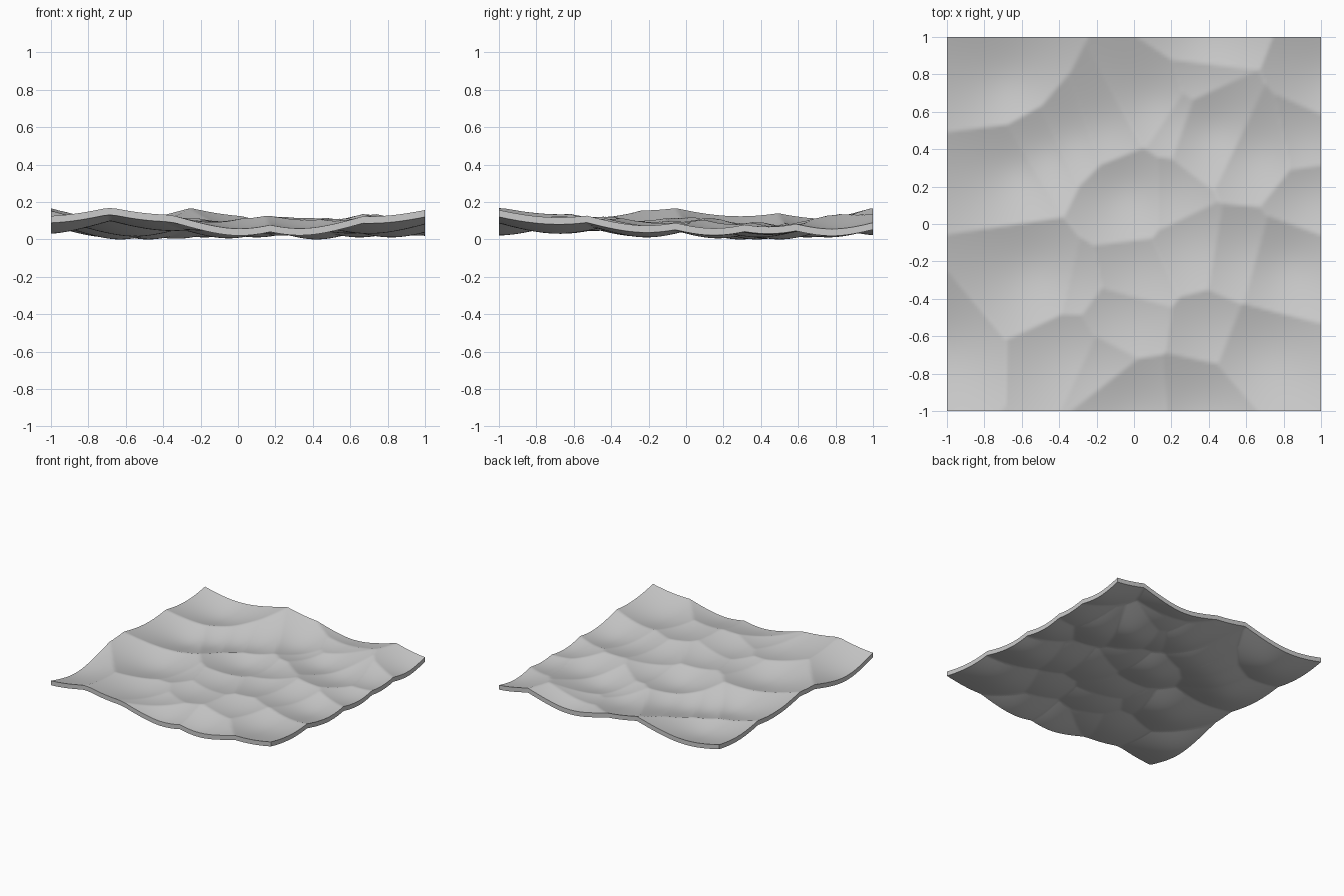
import bpy, bmesh, math

cube = bpy.data.objects.get("Cube")
if cube:
    bpy.data.objects.remove(cube, do_unlink=True)

STEPS = 140
THICK = 0.037

# Hollows of the sheet: x, y, raise (ridges form where neighbours meet)
HOLLOWS = [
    (-.69, .76, .01), (-.63, .29, 0), (-.48, .38, 0), (-.33, .45, .003),
    (-.18, .5, .01), (.1, .65, .01), (.22, .57, .02), (.32, .72, .035),
    (.42, .5, 0), (.36, 1.05, .02), (1.06, .78, .015), (.65, .39, .01),
    (.91, .44, .025), (.95, .15, .02), (-.05, .17, .005), (.17, .17, .035),
    (.82, -.21, .01), (.6, -.15, .035), (.3, -.1, .045), (0, -.24, .05),
    (-.55, -.25, .015), (-.34, -.3, .06), (-1.05, -.67, .03),
    (-.35, -.68, .055), (-.2, -.75, .06), (.01, -1.02, .02),
    (-.07, -.5, .055), (.42, -.57, .068), (.33, -1, .022), (.7, -.68, .033),
]


def height(x, y):
    p = min((x - a) ** 2 + (y - b) ** 2 + w for a, b, w in HOLLOWS)
    if p > .25:
        p = .25 + (p - .25) * .3
    return .335 * math.sqrt(p + .018)


def layer(bm, drop):
    rows = []
    for j in range(STEPS + 1):
        y = 2 * j / STEPS - 1
        xs = [2 * i / STEPS - 1 for i in range(STEPS + 1)]
        rows.append([bm.verts.new((x, y, height(x, y) - drop)) for x in xs])
    for j in range(STEPS):
        for i in range(STEPS):
            bm.faces.new((rows[j][i], rows[j][i + 1],
                          rows[j + 1][i + 1], rows[j + 1][i]))
    return rows


def rim(rows):
    return (rows[0][:-1] + [r[-1] for r in rows[:-1]]
            + rows[-1][:0:-1] + [r[0] for r in rows[:0:-1]])


# Upper and lower surfaces joined by upright edge walls
bm = bmesh.new()
top, under = rim(layer(bm, 0)), rim(layer(bm, THICK))
for k in range(len(top)):
    n = (k + 1) % len(top)
    bm.faces.new((top[k], under[k], under[n], top[n]))
bmesh.ops.recalc_face_normals(bm, faces=bm.faces)

# Rest the sheet on the ground
low = min(v.co.z for v in bm.verts)
bmesh.ops.translate(bm, verts=bm.verts, vec=(0, 0, -low))

mesh = bpy.data.meshes.new("rippled_sheet")
bm.to_mesh(mesh)
bm.free()
sheet = bpy.data.objects.new("rippled_sheet", mesh)
bpy.context.collection.objects.link(sheet)

# Plain grey finish
grey = bpy.data.materials.new("light_grey")
grey.use_nodes = True
colour = (.6, .6, .6, 1)
grey.diffuse_color = colour
grey.node_tree.nodes["Principled BSDF"].inputs["Base Color"].default_value = colour
mesh.materials.append(grey)

# Smooth hollows with crisp ridges and rim
for o in bpy.context.selected_objects:
    o.select_set(False)
sheet.select_set(True)
bpy.context.view_layer.objects.active = sheet
bpy.ops.object.shade_smooth_by_angle(angle=math.radians(30))
